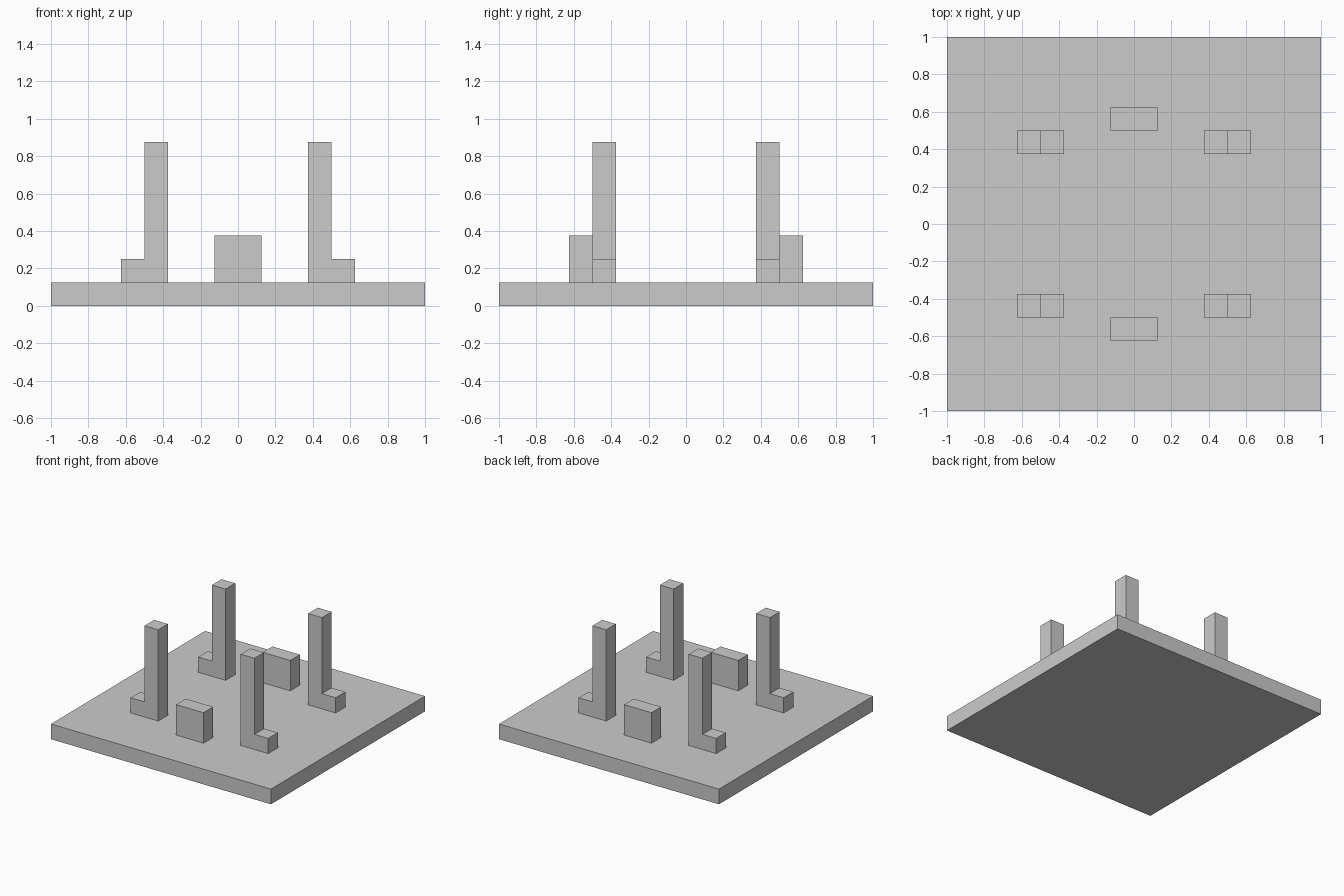
import bpy, bmesh

if "Cube" in bpy.data.objects:
    bpy.data.objects.remove(bpy.data.objects["Cube"])


def extrude_profile(name, points, y0, y1):
    """Solid made from an (x, z) outline swept from y0 to y1."""
    bm = bmesh.new()
    face = bm.faces.new([bm.verts.new((x, y0, z)) for x, z in points])
    swept = bmesh.ops.extrude_face_region(bm, geom=[face])["geom"]
    verts = [v for v in swept if isinstance(v, bmesh.types.BMVert)]
    bmesh.ops.translate(bm, verts=verts, vec=(0, y1 - y0, 0))
    bmesh.ops.recalc_face_normals(bm, faces=bm.faces)
    mesh = bpy.data.meshes.new(name)
    bm.to_mesh(mesh)
    bm.free()
    obj = bpy.data.objects.new(name, mesh)
    bpy.context.collection.objects.link(obj)
    return obj


def rect(x0, x1, z0, z1):
    return [(x0, z0), (x1, z0), (x1, z1), (x0, z1)]


# Base plate
T = 0.125
extrude_profile("base_plate", rect(-1, 1, 0, T), -1, 1)

# L-shaped post with an outward-facing foot
post = [(0.375, T), (0.625, T), (0.625, 0.25),
        (0.5, 0.25), (0.5, 0.875), (0.375, 0.875)]

for side, sy in (("front", -1), ("back", 1)):
    # Posts, mirrored left and right
    for hand, sx in (("left", -1), ("right", 1)):
        extrude_profile(f"{side}_{hand}_post",
                        [(sx * x, z) for x, z in post], sy * 0.375, sy * 0.5)
    # Low block centred between the posts
    extrude_profile(f"{side}_block", rect(-0.125, 0.125, T, 0.375),
                    sy * 0.5, sy * 0.625)
